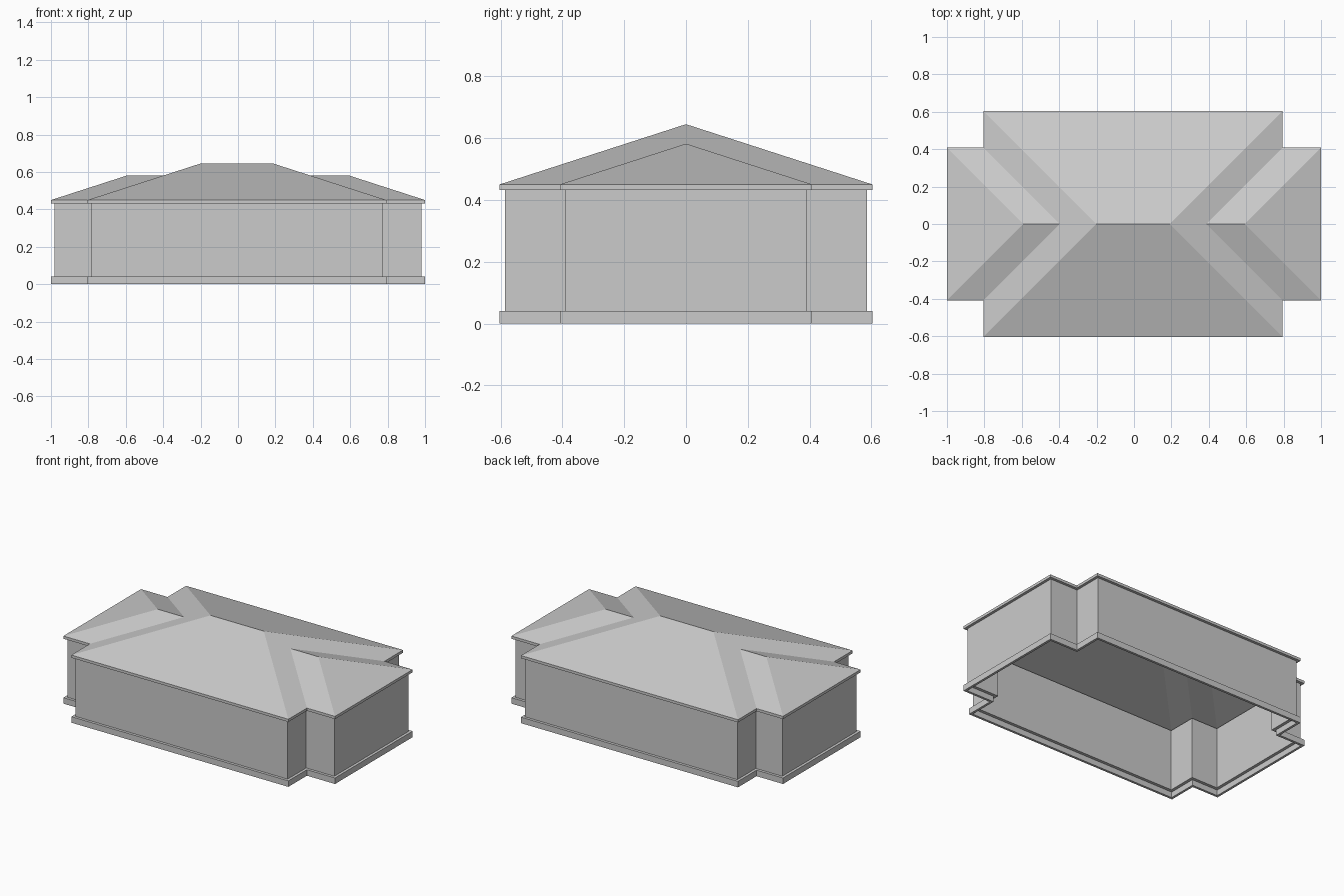
import bpy
import bmesh

cube = bpy.data.objects.get("Cube")
if cube:
    bpy.data.objects.remove(cube)

# Cross-shaped plan: a long main block and a shallow wing at each end
MAIN_LEFT, MAIN_RIGHT, MAIN_Y = 0.793, -0.805, 0.603
WING_X, WING_Y = 1.0, 0.408
PLINTH_TOP, EAVE_BOTTOM, EAVE_TOP = 0.04, 0.432, 0.45
WALL_OUT, WALL_IN = 0.018, 0.036
PITCH = 0.323

grey = bpy.data.materials.new("plain grey")
grey.use_nodes = True
colour = (0.6, 0.6, 0.6, 1)
grey.diffuse_color = colour
grey.node_tree.nodes["Principled BSDF"].inputs["Base Color"].default_value = colour


def finish(name, bm):
    mesh = bpy.data.meshes.new(name)
    bm.to_mesh(mesh)
    bm.free()
    mesh.materials.append(grey)
    obj = bpy.data.objects.new(name, mesh)
    bpy.context.collection.objects.link(obj)
    return obj


def footprint(inset):
    """Outline of the plan, moved inwards, counter-clockwise."""
    wx, wy, my = WING_X - inset, WING_Y - inset, MAIN_Y - inset
    left, right = MAIN_LEFT - inset, MAIN_RIGHT + inset
    front = [(-wx, -wy), (right, -wy), (right, -my),
             (left, -my), (left, -wy), (wx, -wy)]
    return front + [(x, -y) for x, y in reversed(front)]


def ring(name, profile):
    """Carry a closed (inset, height) profile round the plan."""
    bm = bmesh.new()
    loops = [[bm.verts.new((x, y, z)) for x, y in footprint(d)]
             for d, z in profile]
    for i, lower in enumerate(loops):
        upper = loops[(i + 1) % len(loops)]
        for j in range(len(lower)):
            k = (j + 1) % len(lower)
            bm.faces.new((lower[j], lower[k], upper[k], upper[j]))
    bmesh.ops.recalc_face_normals(bm, faces=bm.faces)
    return finish(name, bm)


def block(outer, inner, low, high):
    return [(outer, low), (outer, high), (inner, high), (inner, low)]


# Hollow plinth with a ledge that carries the walls
ring("plinth", [(0, 0), (0, PLINTH_TOP), (WALL_IN, PLINTH_TOP),
                (WALL_IN, PLINTH_TOP - 0.002), (0.016, PLINTH_TOP - 0.002),
                (0.016, 0)])
ring("walls", block(WALL_OUT, WALL_IN, PLINTH_TOP, EAVE_BOTTOM))
ring("eaves", block(0, WALL_IN, EAVE_BOTTOM, EAVE_TOP))

# Hipped roof: all slopes share one pitch, so hips and valleys run at 45 degrees
bm = bmesh.new()
ridge_z = EAVE_TOP + PITCH * MAIN_Y
wing_z = EAVE_TOP + PITCH * WING_Y


def add_face(points):
    face = bm.faces.new([bm.verts.new(p) for p in points])
    face.normal_update()
    if face.normal.z < 0:
        face.normal_flip()


ridge_left = (MAIN_LEFT - MAIN_Y, 0, ridge_z)
ridge_right = (MAIN_RIGHT + MAIN_Y, 0, ridge_z)
for s in (-1, 1):
    # Main front and back slopes
    add_face([(MAIN_RIGHT, s * MAIN_Y, EAVE_TOP), (MAIN_LEFT, s * MAIN_Y, EAVE_TOP),
              ridge_left, ridge_right])
for side, end, ridge in ((1, MAIN_LEFT, ridge_left), (-1, MAIN_RIGHT, ridge_right)):
    valley_top = (end - side * WING_Y, 0, wing_z)
    wing_peak = (side * (WING_X - WING_Y), 0, wing_z)
    for s in (-1, 1):
        inner_corner = (end, s * WING_Y, EAVE_TOP)
        # Part of the main end slope, then the wing slope beside it
        add_face([(end, s * MAIN_Y, EAVE_TOP), inner_corner, valley_top, ridge])
        add_face([inner_corner, (side * WING_X, s * WING_Y, EAVE_TOP),
                  wing_peak, valley_top])
    # Wing end slope
    add_face([(side * WING_X, -WING_Y, EAVE_TOP), (side * WING_X, WING_Y, EAVE_TOP),
              wing_peak])
bmesh.ops.remove_doubles(bm, verts=bm.verts, dist=0.0001)
finish("hipped_roof", bm)
